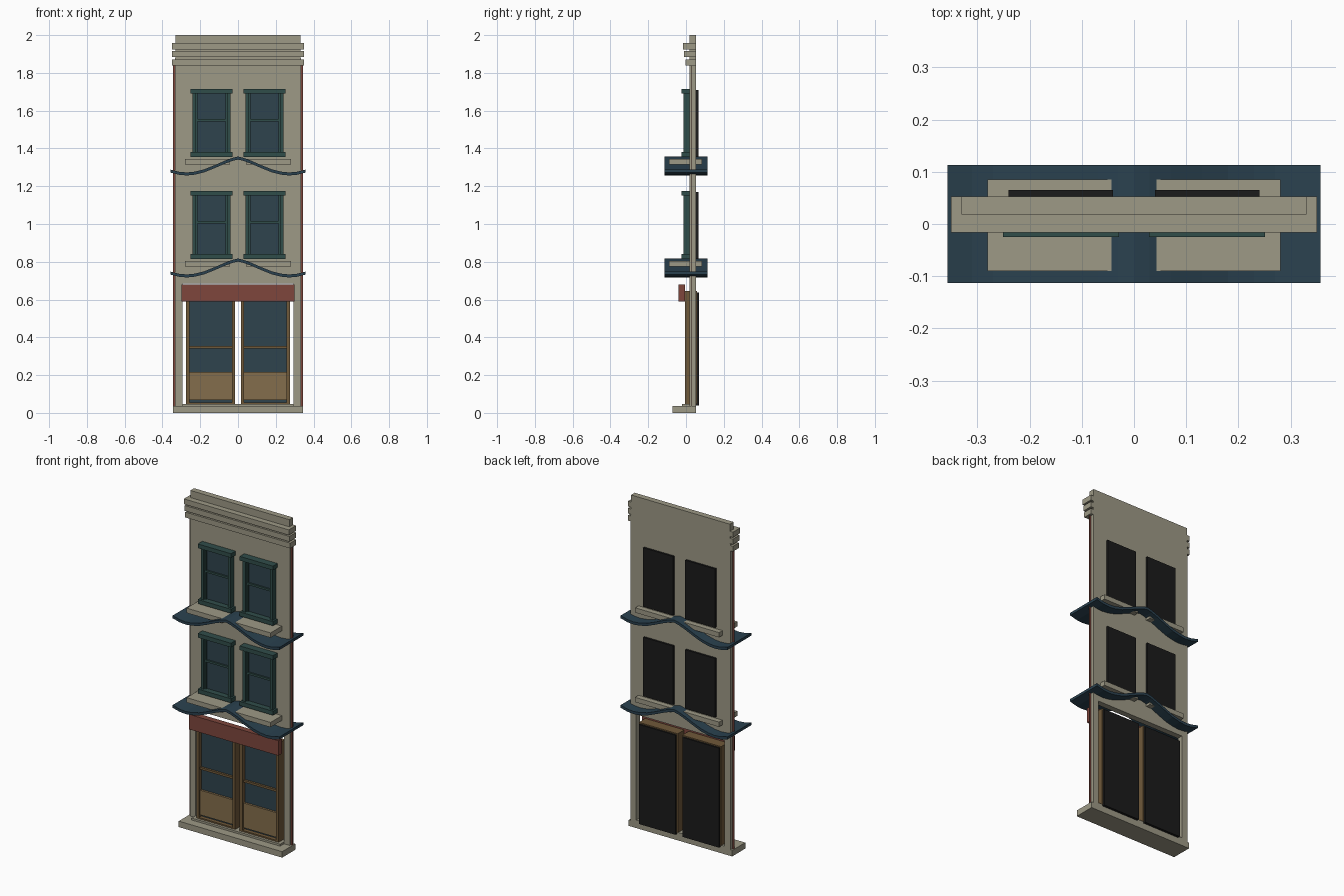
import bpy
import bmesh

cube = bpy.data.objects.get("Cube")
if cube:
    bpy.data.objects.remove(cube, do_unlink=True)


def material(name, r, g, b):
    m = bpy.data.materials.new(name)
    m.use_nodes = True
    m.diffuse_color = (r, g, b, 1)
    bsdf = next(n for n in m.node_tree.nodes if n.type == 'BSDF_PRINCIPLED')
    bsdf.inputs["Base Color"].default_value = (r, g, b, 1)
    bsdf.inputs["Roughness"].default_value = 0.8
    return m


stone = material("beige stone", 0.34, 0.32, 0.24)
glass = material("blue glass", 0.028, 0.056, 0.075)
green = material("green trim", 0.03, 0.075, 0.068)
slate = material("slate blue", 0.023, 0.053, 0.078)
red = material("brick red", 0.21, 0.062, 0.046)
wood = material("light wood", 0.23, 0.155, 0.072)
dark_wood = material("dark wood", 0.16, 0.10, 0.042)
black = material("black backing", 0.011, 0.011, 0.011)


def finish(name, bm, mat):
    bmesh.ops.recalc_face_normals(bm, faces=bm.faces)
    me = bpy.data.meshes.new(name)
    bm.to_mesh(me)
    bm.free()
    me.materials.append(mat)
    ob = bpy.data.objects.new(name, me)
    bpy.context.collection.objects.link(ob)
    return ob


def box(name, mat, x, y, z):
    """Box from (min, max) ranges on each axis."""
    bm = bmesh.new()
    bmesh.ops.create_cube(bm, size=1)
    for v in bm.verts:
        for i, (lo, hi) in enumerate((x, y, z)):
            v.co[i] = lo if v.co[i] < 0 else hi
    return finish(name, bm, mat)


def extrude_profile(name, mat, outline, y):
    """Front outline of (x, z) points pushed from y[0] to y[1]."""
    bm = bmesh.new()
    face = bm.faces.new([bm.verts.new((px, y[0], pz)) for px, pz in outline])
    out = bmesh.ops.extrude_face_region(bm, geom=[face])
    for v in out["geom"]:
        if isinstance(v, bmesh.types.BMVert):
            v.co.y = y[1]
    return finish(name, bm, mat)


# Main wall with the shopfront opening
W, FRONT, BACK = 0.333, 0.018, 0.053
half = [(W, 1.88), (W, 0), (0.295, 0), (0.295, 0.685)]
extrude_profile("wall", stone, half + [(-px, pz) for px, pz in reversed(half)], (FRONT, BACK))
box("parapet", stone, (-0.33, 0.33), (FRONT, BACK), (1.88, 2.0))

# Cornice bands step outward toward the top
for i, (z, y) in enumerate(((1.84, -0.003), (1.883, -0.01), (1.925, -0.016))):
    box(f"cornice_band_{i + 1}", stone, (-0.35, 0.35), (y, BACK), (z, z + 0.032))

# Base step and threshold
box("base_step", stone, (-0.345, 0.345), (-0.072, BACK), (0, 0.036))
box("threshold", stone, (-0.295, 0.295), (-0.02, BACK), (0.036, 0.048))

# Brick edge strips
for side, s in (("left", 1), ("right", -1)):
    xs = sorted((s * 0.333, s * 0.343))
    box(f"{side}_brick_edge", red, xs, (0.03, 0.033), (0.036, 1.84))

# Shop sign board
box("sign_board", red, (-0.298, 0.298), (-0.04, -0.004), (0.59, 0.68))


def window(tag, cx, z0):
    """Sash window with head and sill; z0 is the bottom of the sill."""
    top = z0 + 0.36
    box(f"{tag}_glass", glass, (cx - 0.095, cx + 0.095), (0.01, 0.02), (z0 + 0.01, top - 0.01))
    box(f"{tag}_backing", black, (cx - 0.1, cx + 0.1), (BACK - 0.01, 0.065), (z0, top - 0.005))
    for n, s in (("left", 1), ("right", -1)):
        xs = sorted((cx + s * 0.083, cx + s * 0.1))
        box(f"{tag}_{n}_jamb", green, xs, (-0.012, 0.022), (z0, top))
        xs = sorted((cx + s * 0.074, cx + s * 0.083))
        box(f"{tag}_{n}_sash", green, xs, (0.002, 0.02), (z0, top))
    box(f"{tag}_head", green, (cx - 0.111, cx + 0.111), (-0.025, 0.02), (top - 0.025, top))
    box(f"{tag}_sill", green, (cx - 0.111, cx + 0.111), (-0.025, 0.02), (z0, z0 + 0.025))
    box(f"{tag}_meeting_rail", green, (cx - 0.083, cx + 0.083), (0, 0.02),
        (z0 + 0.188, z0 + 0.2))


def canopy(tag, dz):
    """Swept canopy with a peaked centre, and the ledges above it."""
    curve = [(0, 1.357), (0.03, 1.35), (0.07, 1.335), (0.13, 1.309), (0.18, 1.289),
             (0.23, 1.277), (0.27, 1.273), (0.31, 1.276), (0.357, 1.288)]
    top = [(-px, pz + dz) for px, pz in reversed(curve[1:])] + [(px, pz + dz) for px, pz in curve]
    under = [(px, pz - 0.016) for px, pz in reversed(top)]
    extrude_profile(f"{tag}_canopy", slate, top + under, (-0.113, 0.113))
    for n, s in (("left", 1), ("right", -1)):
        xs = sorted((s * 0.042, s * 0.28))
        box(f"{tag}_{n}_ledge", stone, xs, (-0.09, 0.085), (1.316 + dz, 1.345 + dz))


# Two upper storeys
for storey, dz in (("upper", 0), ("middle", -0.54)):
    canopy(storey, dz)
    for n, s in (("left", 1), ("right", -1)):
        window(f"{storey}_{n}_window", s * 0.14, 1.355 + dz)


def door(tag, cx):
    """Glazed shop door in a deep wooden frame."""
    z0, z1 = 0.048, 0.645
    for n, s in (("left", 1), ("right", -1)):
        xs = sorted((cx + s * 0.112, cx + s * 0.13))
        box(f"{tag}_{n}_jamb", dark_wood, xs, (-0.005, 0.057), (z0, z1))
    inner = (cx - 0.112, cx + 0.112)
    box(f"{tag}_head", dark_wood, inner, (-0.005, 0.057), (z1 - 0.025, z1))
    box(f"{tag}_sill", dark_wood, inner, (-0.005, 0.057), (z0, z0 + 0.008))
    box(f"{tag}_glass", glass, inner, (0.018, 0.026), (z0, z1 - 0.01))
    box(f"{tag}_panel", wood, inner, (0.005, 0.024), (0.068, 0.217))
    box(f"{tag}_rail", dark_wood, inner, (0.005, 0.024), (0.342, 0.355))
    box(f"{tag}_backing", black, (cx - 0.122, cx + 0.122), (0.05, 0.068), (0.038, 0.638))


for n, s in (("left", 1), ("right", -1)):
    door(f"{n}_door", s * 0.145)
